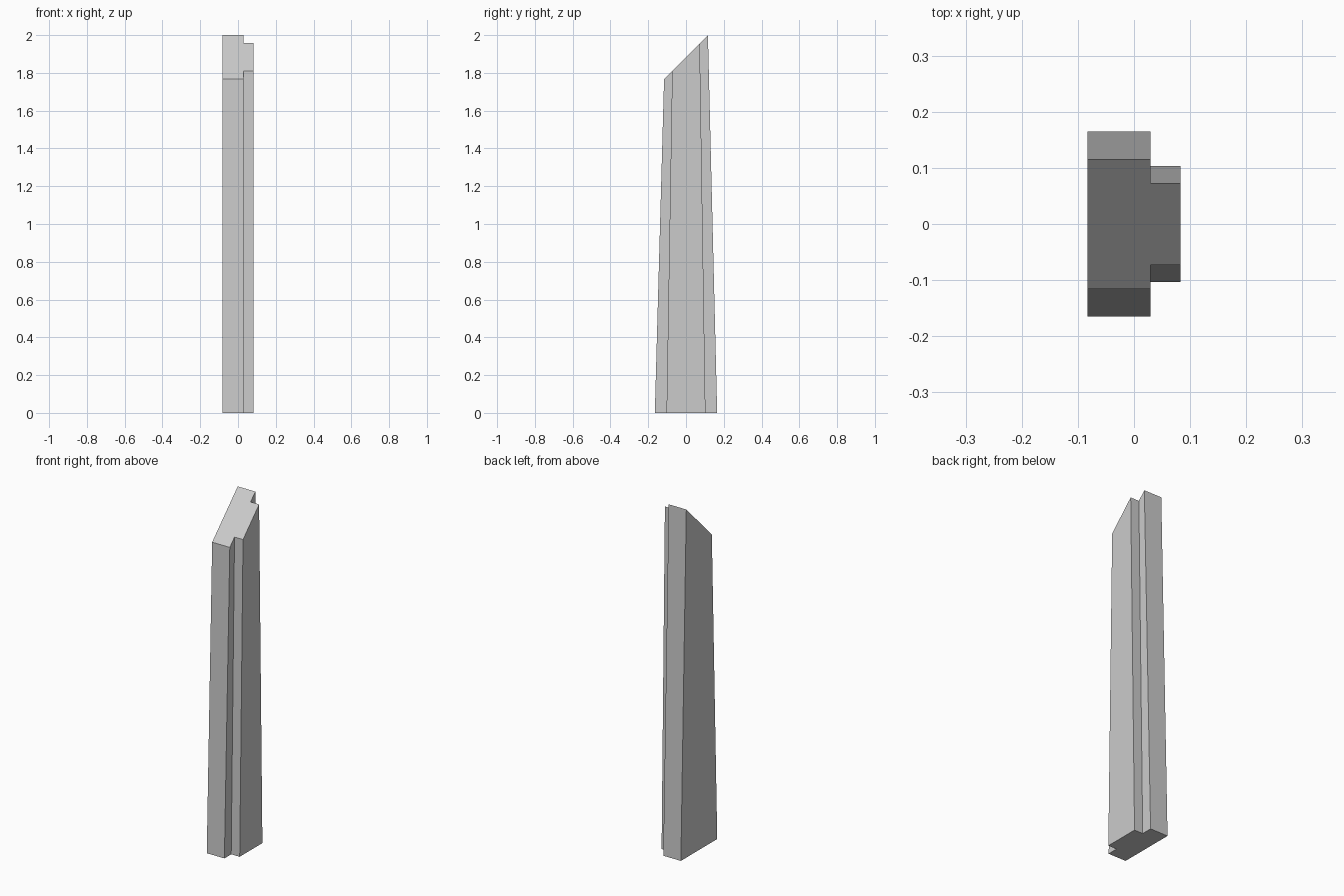
import bpy, bmesh

if "Cube" in bpy.data.objects:
    bpy.data.objects.remove(bpy.data.objects["Cube"])

# Half of the T-shaped section: x, half depth at the base, half depth at the top
half = [(-0.083, 0.165, 0.116), (0.029, 0.165, 0.116),
        (0.029, 0.103, 0.073), (0.083, 0.103, 0.073)]
section = [(x, -b, -t) for x, b, t in half] + [(x, b, t) for x, b, t in reversed(half)]

bm = bmesh.new()
# Flat base and 45 degree mitred top
base = [bm.verts.new((x, b, 0)) for x, b, t in section]
top = [bm.verts.new((x, t, 1.884 + t)) for x, b, t in section]
bm.faces.new(base[::-1])
bm.faces.new(top)

# Tapered sides
n = len(section)
for i in range(n):
    j = (i + 1) % n
    bm.faces.new((base[i], base[j], top[j], top[i]))
bmesh.ops.recalc_face_normals(bm, faces=bm.faces)

mesh = bpy.data.meshes.new("tapered_post")
bm.to_mesh(mesh)
bm.free()
post = bpy.data.objects.new("tapered_post", mesh)
bpy.context.collection.objects.link(post)
